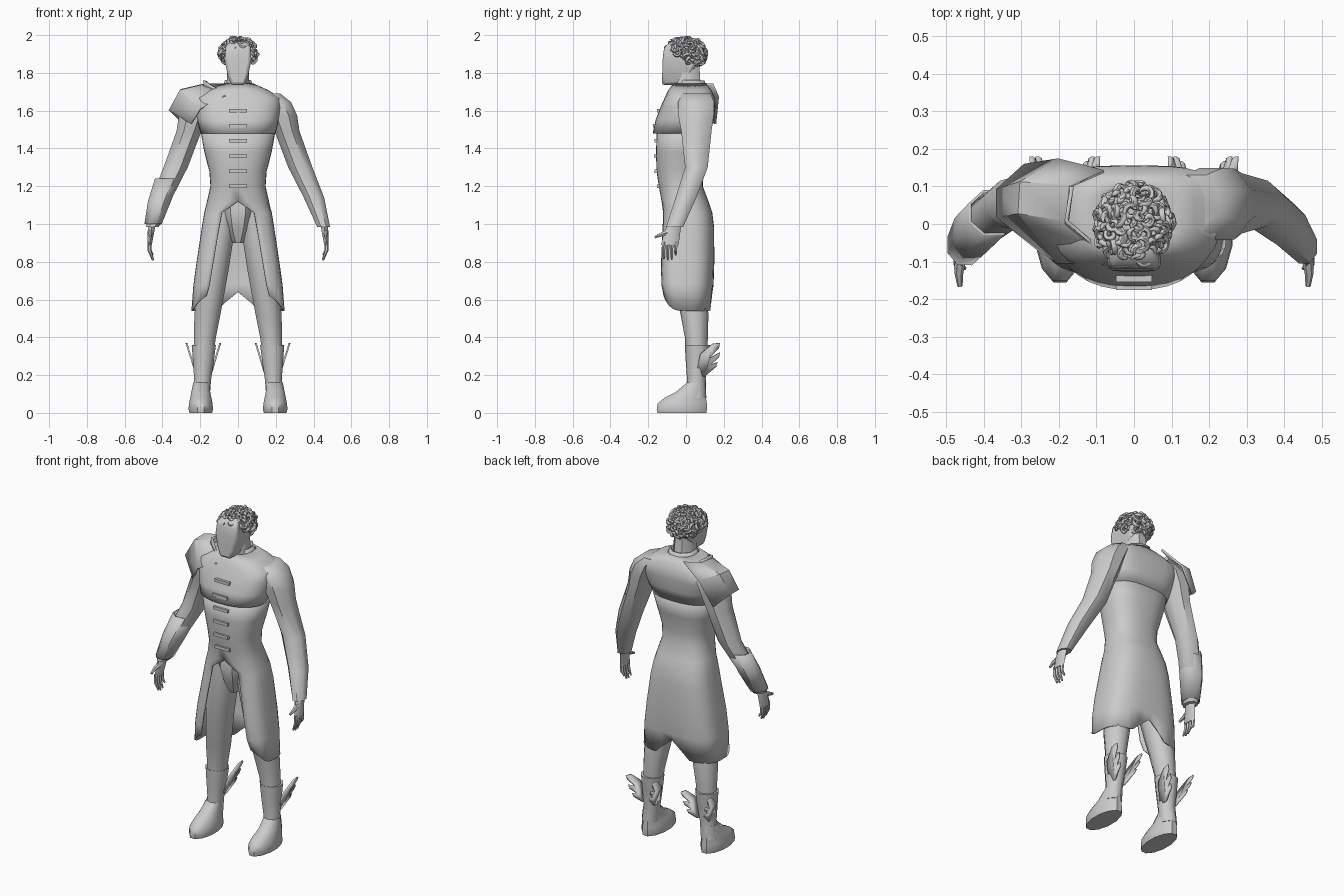
import bpy, math, random
from mathutils import Vector

random.seed(4)
if "Cube" in bpy.data.objects:
    bpy.data.objects.remove(bpy.data.objects["Cube"], do_unlink=True)

grey = bpy.data.materials.new("plain_grey")
grey.use_nodes = True
GREY = (0.6, 0.6, 0.6, 1)
grey.diffuse_color = GREY
grey.node_tree.nodes["Principled BSDF"].inputs["Base Color"].default_value = GREY


def make(name, verts, faces, angle=30, thick=0, bevel=0):
    mesh = bpy.data.meshes.new(name)
    mesh.from_pydata([tuple(v) for v in verts], [], faces)
    mesh.materials.append(grey)
    ob = bpy.data.objects.new(name, mesh)
    bpy.context.collection.objects.link(ob)
    bpy.ops.object.select_all(action="DESELECT")
    ob.select_set(True)
    bpy.context.view_layer.objects.active = ob
    bpy.ops.object.mode_set(mode="EDIT")
    bpy.ops.mesh.select_all(action="SELECT")
    bpy.ops.mesh.remove_doubles(threshold=0.0005)
    bpy.ops.mesh.normals_make_consistent(inside=False)
    bpy.ops.object.mode_set(mode="OBJECT")
    bpy.ops.object.shade_smooth_by_angle(angle=math.radians(angle))
    if thick:
        mod = ob.modifiers.new("thickness", "SOLIDIFY")
        mod.thickness = thick
        mod.offset = 0
    if bevel:
        mod = ob.modifiers.new("soft_corners", "BEVEL")
        mod.width = bevel
        mod.segments = 2
    return ob


def ring_faces(rows, n, closed=True, start=0):
    cols = n if closed else n - 1
    return [(start + r * n + i, start + r * n + (i + 1) % n,
             start + (r + 1) * n + (i + 1) % n, start + (r + 1) * n + i)
            for r in range(rows - 1) for i in range(cols)]


def loft(name, sections, n=8, side=1, cap=True, thick=0, angle=45, bevel=0):
    """Stacked horizontal polygons: (x, y, z, half width, half depth)."""
    verts, k = [], 1 / math.cos(math.pi / n)
    for x, y, z, rx, ry in sections:
        for i in range(n):
            a = math.tau * (i + 0.5) / n
            verts.append((side * (x + rx * k * math.cos(a)), y + ry * k * math.sin(a), z))
    faces = ring_faces(len(sections), n)
    if cap:
        faces += [tuple(range(n)), tuple(range(len(verts) - n, len(verts)))]
    return make(name, verts, faces, angle, thick, bevel)


def tube(path, radii, ref, n=6, start=0):
    """Round tube along a path, returned as verts and faces."""
    verts = []
    for i, p in enumerate(path):
        t = (path[min(i + 1, len(path) - 1)] - path[max(i - 1, 0)]).normalized()
        u = t.cross(ref).normalized()
        w = t.cross(u)
        verts += [p + radii[i] * (u * math.cos(math.tau * j / n) + w * math.sin(math.tau * j / n))
                  for j in range(n)]
    faces = ring_faces(len(path), n, True, start)
    faces += [tuple(range(start, start + n)),
              tuple(range(start + len(verts) - n, start + len(verts)))]
    return verts, faces


def spow(v, p):
    return math.copysign(abs(v) ** p, v)


def wrap(name, rows, n=33, thick=0.008):
    """Garment rings: (z, half width, front y, back y, half opening, front and back roundness)."""
    verts = []
    for z, rx, yf, yb, gap, pf, pb in rows:
        a0 = math.asin((gap / rx) ** (1 / pf))
        for i in range(n):
            a = a0 + (math.tau - 2 * a0) * i / (n - 1)
            c = math.cos(a)
            p = pf if c > 0 else pb
            hem = (0.1 * c ** 2 if c > 0 else 0.1 * c ** 60) if z < 0.6 else 0
            verts.append((rx * spow(math.sin(a), p),
                          (yf + yb) / 2 - (yb - yf) / 2 * spow(c, p), z + hem))
    return make(name, verts, ring_faces(len(rows), n, False), 45, thick)


# Coat: chest yoke overhanging at the front, waisted skirt open at the front
wrap("coat_yoke", [(1.48, .195, -.172, .127, 0, .85, .75), (1.55, .212, -.157, .141, 0, .8, .65),
                   (1.62, .225, -.13, .152, 0, .72, .55), (1.665, .22, -.11, .15, 0, .7, .5),
                   (1.705, .16, -.092, .132, 0, .8, .6), (1.74, .08, -.065, .105, 0, .9, .8)])
wrap("coat_skirt", [(1.5, .196, -.15, .128, 0, .85, .75), (1.38, .174, -.155, .103, 0, .85, .8),
                    (1.28, .148, -.152, .085, 0, .85, .8), (1.2, .142, -.14, .085, 0, .85, .8),
                    (1.12, .16, -.125, .115, 0, .75, .8), (1.06, .175, -.122, .135, .085, .65, .8),
                    (.98, .188, -.125, .145, .1, .6, .75), (.8, .215, -.133, .146, .13, .5, .7),
                    (.68, .232, -.133, .142, .15, .5, .7), (.54, .243, -.122, .13, .165, .5, .7)])

# Bar fastenings down the front
for i, y in enumerate((-.142, -.155, -.158, -.156, -.163, -.142)):
    z = 1.2 + i * 0.08
    bar = [(sx * .048, y + sy * .012, z + sz * .009)
           for sx in (-1, 1) for sy in (-1, 1) for sz in (-1, 1)]
    make(f"bar_button_{i + 1}", bar, [(0, 1, 3, 2), (4, 6, 7, 5), (0, 4, 5, 1),
                                      (2, 3, 7, 6), (0, 2, 6, 4), (1, 5, 7, 3)])

# Flat-faced head, neck and collar
loft("head", [(0, -.09, 1.735, .036, .038), (0, -.05, 1.785, .054, .076),
              (0, -.028, 1.87, .071, .096), (0, -.022, 1.935, .066, .094),
              (0, -.012, 1.965, .048, .07)], 4, bevel=.016)
loft("neck", [(0, .015, 1.66, .075, .085), (0, .005, 1.74, .06, .072), (0, .01, 1.85, .055, .06)])
loft("collar", [(0, .02, 1.7, .085, .085), (0, .025, 1.76, .066, .07)], cap=False, thick=.008)

# Hair: loose curls spread evenly over the scalp
hair_v, hair_f = [], []
COUNT = 180
for i in range(COUNT):
    h = 1 - 2 * (i + 0.5) / COUNT
    a = i * math.pi * (3 - math.sqrt(5))
    r = math.sqrt(1 - h * h)
    d = Vector((r * math.cos(a), r * math.sin(a), h))
    centre = Vector((0, -.005, 1.902)) + Vector((d.x * .093, d.y * .106, d.z * .08))
    if centre.z < 1.875 - 0.62 * centre.y:
        continue
    jitter = Vector([random.uniform(-.6, .6) for _ in range(3)])
    normal = (d + jitter).normalized()
    u = normal.orthogonal().normalized()
    w = normal.cross(u)
    phase, size = random.uniform(0, math.tau), random.uniform(.014, .025)
    path = []
    for s in range(11):
        t = phase + s * 0.6
        rad = size * (1 - s * 0.04)
        path.append(centre + rad * (u * math.cos(t) + w * math.sin(t)) + normal * (s - 5) * .0018)
    radii = [.0085 * min(1, (s + 1) / 3, (11 - s) / 4) for s in range(11)]
    v, f = tube(path, radii, normal, 6, len(hair_v))
    hair_v += v
    hair_f += f
make("curly_hair", hair_v, hair_f, 60)

# Pelvis between the coat fronts
loft("pelvis", [(0, 0, 1.13, .1, .1), (0, -.01, 1.06, .095, .105), (0, 0, .97, .07, .09),
                (0, .01, .9, .03, .07)])

for label, s in (("left", 1), ("right", -1)):
    # Sleeved arm and hand
    loft(label + "_arm", [(.165, .055, 1.69, .06, .075), (.205, .053, 1.645, .076, .096),
                          (.236, .053, 1.575, .077, .094), (.26, .055, 1.49, .066, .08),
                          (.33, .055, 1.3, .064, .06), (.402, .0, 1.14, .054, .055),
                          (.453, -.06, .985, .034, .045)], side=s)
    loft(label + "_palm", [(.455, -.06, 1.0, .02, .03), (.462, -.075, .95, .017, .038),
                           (.468, -.085, .89, .012, .04)], 6, s)
    hand_v, hand_f = [], []
    for k in range(4):
        y, tip = -.117 + k * .021, .815 + (0, -.008, -.004, .02)[k]
        path = [Vector((s * .468, y, .905)), Vector((s * .468, y - .002, .86)), Vector((s * .45, y, tip))]
        v, f = tube(path, (.011, .01, .005), Vector((0, 1, 0)), 6, len(hand_v))
        hand_v += v
        hand_f += f
    path = [Vector((s * .46, -.085, .96)), Vector((s * .466, -.13, .945)), Vector((s * .463, -.165, .93))]
    v, f = tube(path, (.016, .012, .007), Vector((0, 0, 1)), 6, len(hand_v))
    make(label + "_fingers", hand_v + v, hand_f + f)

    # Trouser leg, boot and rounded shoe
    loft(label + "_leg", [(.085, .01, 1.08, .075, .095), (.097, .01, .95, .077, .095),
                          (.128, .015, .75, .077, .084), (.162, .045, .52, .069, .07),
                          (.175, .055, .4, .058, .058), (.18, .055, .34, .055, .055)], 10, s)
    loft(label + "_boot", [(.197, .055, .08, .047, .05), (.187, .055, .18, .045, .047),
                           (.183, .058, .28, .056, .057), (.181, .06, .36, .064, .063)], 10, s)
    loft(label + "_shoe", [(.197, -.022, 0, .06, .13), (.197, -.022, .02, .065, .133),
                           (.197, -.02, .05, .062, .13), (.197, -.004, .08, .056, .11),
                           (.197, .026, .11, .05, .08), (.192, .053, .16, .045, .049)], 12, s)

    # Feathered wings on both sides of the boot
    outline = [(.05, .19), (.1, .195), (.16, .245), (.167, .268), (.13, .255), (.175, .295),
               (.18, .32), (.125, .29), (.175, .345), (.18, .37), (.14, .365), (.075, .31)]
    for place, base, lean in (("outer", .216, .32), ("inner", .148, -.3)):
        pts = [(s * (base + lean * (z - .19)), y, z) for y, z in outline]
        make(f"{label}_{place}_wing", pts, [tuple(range(len(pts)))], 30, .009)

# Forearm guard on the right arm
loft("right_bracer", [(.374, .03, 1.24, .062, .057), (.416, -.01, 1.12, .057, .06),
                      (.45, -.055, 1.0, .042, .051)], side=-1, cap=False, thick=.008)

# Angular shoulder plate over the right shoulder: front to back, inner to outer
plate = [(-.065, -.105, 1.675), (-.2, -.1, 1.61), (-.248, -.07, 1.53),
         (-.18, .01, 1.735), (-.305, .03, 1.705), (-.362, .02, 1.6),
         (-.17, .1, 1.74), (-.3, .11, 1.71), (-.362, .09, 1.6),
         (-.08, .14, 1.74), (-.2, .17, 1.67), (-.29, .155, 1.53)]
make("shoulder_plate", plate, ring_faces(4, 3, False), 25, .012)
rim = [(-.08, -.08, 1.69), (-.178, .0, 1.73), (-.17, .1, 1.735),
       (-.09, -.07, 1.705), (-.18, .01, 1.76), (-.165, .1, 1.755)]
make("shoulder_plate_rim", rim, ring_faces(2, 3, False), 25, .01)
